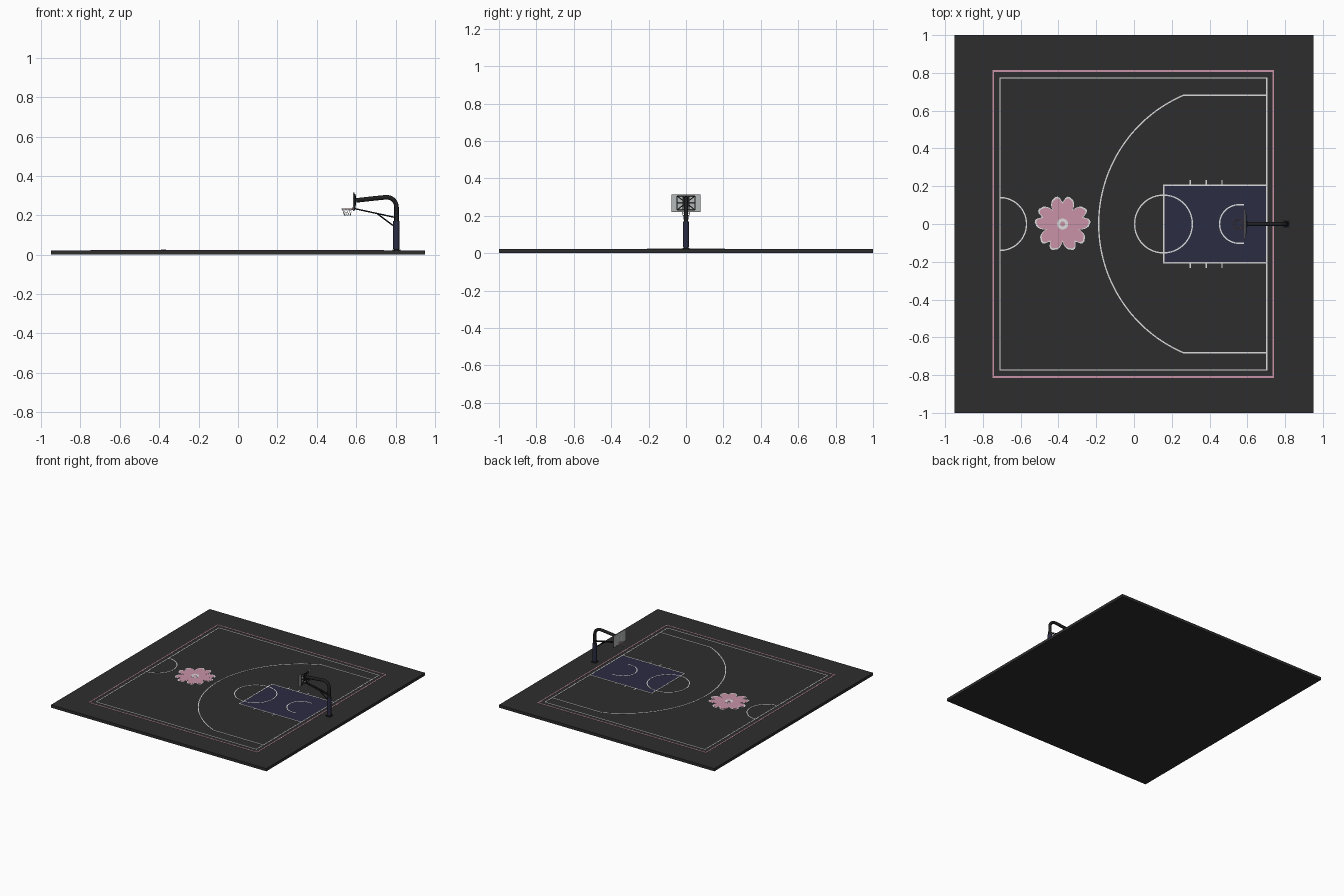
import bpy, bmesh, math
from mathutils import Vector

if "Cube" in bpy.data.objects:
    bpy.data.objects.remove(bpy.data.objects["Cube"])


def mat(name, r, g, b):
    m = bpy.data.materials.new(name)
    m.diffuse_color = (r, g, b, 1)
    m.use_nodes = True
    m.node_tree.nodes["Principled BSDF"].inputs["Base Color"].default_value = m.diffuse_color
    return m


ASPHALT = mat("asphalt", 0.027, 0.027, 0.027)
NAVY = mat("navy", 0.024, 0.025, 0.055)
PINK = mat("pink", 0.58, 0.29, 0.38)
WHITE = mat("white", 0.72, 0.72, 0.72)
BLACK = mat("black_metal", 0.014, 0.014, 0.015)
GLASS = mat("board_grey", 0.47, 0.49, 0.49)
TRIM = mat("frame_grey", 0.2, 0.2, 0.21)
TOP = 0.022


def finish(name, bm, material, smooth=False):
    me = bpy.data.meshes.new(name)
    bmesh.ops.recalc_face_normals(bm, faces=bm.faces)
    bm.to_mesh(me)
    bm.free()
    ob = bpy.data.objects.new(name, me)
    bpy.context.collection.objects.link(ob)
    me.materials.append(material)
    if smooth:
        bpy.context.view_layer.objects.active = ob
        ob.select_set(True)
        bpy.ops.object.shade_smooth_by_angle()
        ob.select_set(False)
    return ob


def box(name, lo, hi, material):
    bm = bmesh.new()
    bmesh.ops.create_cube(bm, size=1)
    for v in bm.verts:
        v.co = [(a + b) / 2 + c * (b - a) for a, b, c in zip(lo, hi, v.co)]
    return finish(name, bm, material)


def extrude_up(bm, faces, h):
    ret = bmesh.ops.extrude_face_region(bm, geom=faces)
    for v in [g for g in ret["geom"] if isinstance(g, bmesh.types.BMVert)]:
        v.co.z += h


def ribbon(name, pts, material=WHITE, w=0.007, closed=False, h=0.0015):
    """Painted line of constant width along a flat path, mitred at corners."""
    p = [Vector(q) for q in pts]
    n, bm, rows = len(p), bmesh.new(), []
    for i in range(n):
        a = p[i] - p[i - 1] if (i or closed) else p[1] - p[0]
        b = p[(i + 1) % n] - p[i] if (i < n - 1 or closed) else a
        a, b = a.normalized(), b.normalized()
        na, nb = Vector((-a.y, a.x)), Vector((-b.y, b.x))
        m = (na + nb).normalized()
        m *= w / 2 / max(m.dot(na), 0.3)
        rows.append([bm.verts.new((*(p[i] + s * m), TOP)) for s in (1, -1)])
    faces = [bm.faces.new((rows[i][0], rows[i][1], rows[(i + 1) % n][1], rows[(i + 1) % n][0]))
             for i in range(n if closed else n - 1)]
    extrude_up(bm, faces, h)
    return finish(name, bm, material)


def plate(name, pts, h, material):
    bm = bmesh.new()
    f = bm.faces.new([bm.verts.new((x, y, TOP)) for x, y in pts])
    extrude_up(bm, [f], h)
    return finish(name, bm, material)


def arc(cx, cy, r, a0, a1, n):
    return [(cx + r * math.cos(math.radians(a0 + (a1 - a0) * i / n)),
             cy + r * math.sin(math.radians(a0 + (a1 - a0) * i / n))) for i in range(n + 1)]


def rect(x0, x1, y):
    return [(x0, -y), (x1, -y), (x1, y), (x0, y)]


def tubes(name, paths, radius, material, sides=8, closed=False):
    """Round bars swept along 3D paths."""
    bm = bmesh.new()
    for path in paths:
        p = [Vector(q) for q in path]
        n, rings = len(p), []
        for i in range(n):
            if closed:
                t = p[(i + 1) % n] - p[i - 1]
            else:
                t = p[min(i + 1, n - 1)] - p[max(i - 1, 0)]
            t.normalize()
            ref = Vector((0, 1, 0)) if abs(t.y) < 0.9 else Vector((1, 0, 0))
            if closed:
                ref = Vector((0, 0, 1))
            u = t.cross(ref).normalized()
            v = t.cross(u)
            rings.append([bm.verts.new(p[i] + radius * (u * math.cos(k * math.tau / sides)
                          + v * math.sin(k * math.tau / sides))) for k in range(sides)])
        for i in range(n if closed else n - 1):
            a, b = rings[i], rings[(i + 1) % n]
            for k in range(sides):
                bm.faces.new((a[k], a[(k + 1) % sides], b[(k + 1) % sides], b[k]))
        if not closed:
            bm.faces.new(rings[0])
            bm.faces.new(rings[-1])
    return finish(name, bm, material, True)


# Ground slab and painted key
box("court_slab", (-0.95, -1, 0), (0.95, 1, TOP), ASPHALT)
plate("key_area", rect(0.157, 0.703, 0.205), 0.0008, NAVY)

# Painted lines
ribbon("outer_border", rect(-0.745, 0.737, 0.81), PINK, 0.008, True)
ribbon("court_boundary", rect(-0.709, 0.703, 0.773), closed=True)
ribbon("key_outline", rect(0.157, 0.703, 0.205), closed=True, h=0.0017)
HX = 0.555
a = math.degrees(math.asin(0.682 / 0.742))
ribbon("three_point_line", [(0.703, 0.682)] + arc(HX, 0, 0.742, 180 - a, 180 + a, 64) + [(0.703, -0.682)])
ribbon("free_throw_circle", arc(0.156, 0, 0.153, 0, 360, 64)[:-1], closed=True, h=0.0019)
ribbon("restricted_arc", [(0.583, 0.102)] + arc(HX, 0, 0.102, 90, 270, 32) + [(0.583, -0.102)])
ribbon("half_court_arc", arc(-0.709, 0, 0.14, 90, -90, 32))
for x in (0.297, 0.382, 0.466):
    for s in (1, -1):
        ribbon("lane_mark", [(x, s * 0.205), (x, s * 0.234)])

# Blossom emblem with five notched petals
PETAL = [(0, 0.116), (3, 0.124), (6, 0.138), (10, 0.147), (15, 0.148), (19, 0.142), (23, 0.139),
         (27, 0.131), (30, 0.121), (33, 0.11), (36, 0.092)]


def blossom(scale, inset):
    half = [(-d, r) for d, r in PETAL[:0:-1]] + PETAL[:-1]
    out = []
    for k in range(5):
        for d, r in half:
            t = math.radians(90 + 72 * k + d)
            q = r * scale - inset
            out.append((-0.378 + q * math.cos(t), q * math.sin(t)))
    return out


plate("blossom_edge", blossom(1, 0), 0.001, WHITE)
plate("blossom_petals", blossom(0.98, 0.006), 0.002, PINK)
plate("blossom_ring", arc(-0.378, 0, 0.029, 0, 360, 32)[:-1], 0.003, WHITE)
plate("blossom_heart", arc(-0.378, 0, 0.013, 0, 360, 24)[:-1], 0.004, PINK)

# Post with curved gooseneck arm
PX = 0.805
bend = [(PX - 0.05 + 0.05 * math.cos(math.radians(t)), 0, 0.242 + 0.05 * math.sin(math.radians(t)))
        for t in range(0, 91, 10)]
tubes("post_and_arm", [[(PX, 0, TOP), (PX, 0, 0.15)] + bend + [(0.72, 0, 0.289), (0.6, 0, 0.276)]],
      0.0115, BLACK, 16)
tubes("post_padding", [[(PX, 0, 0.03), (PX, 0, 0.17)]], 0.0165, NAVY, 20)
box("post_base", (PX - 0.02, -0.02, TOP), (PX + 0.02, 0.02, 0.027), BLACK)
tubes("post_collar", [[(PX, 0, 0.18), (PX, 0, 0.195)]], 0.0135, BLACK, 16)

# Braces below the arm
tubes("braces", [[(0.597, s * 0.008, 0.233), (PX, s * 0.008, 0.188)] for s in (1, -1)]
      + [[(0.705, 0, 0.21), (PX + 0.014, 0, 0.125)]], 0.0035, BLACK)

# Backboard with trim and painted target
box("backboard", (0.584, -0.075, 0.224), (0.589, 0.075, 0.312), GLASS)
for s in (1, -1):
    box("board_side_trim", (0.583, s * 0.0765 - 0.0015, 0.221), (0.591, s * 0.0765 + 0.0015, 0.315), TRIM)
for z in (0.2225, 0.3135):
    box("board_edge_trim", (0.583, -0.078, z - 0.0015), (0.591, 0.078, z + 0.0015), TRIM)
for s in (1, -1):
    box("target_side", (0.5832, s * 0.024 - 0.0015, 0.238), (0.5845, s * 0.024 + 0.0015, 0.272), WHITE)
for z in (0.238, 0.272):
    box("target_bar", (0.5832, -0.0255, z - 0.0015), (0.5845, 0.0255, z + 0.0015), WHITE)

# Rear mounting frame
F = 0.593
frame = []
for s in (1, -1):
    frame += [[(F, s * 0.049, 0.23), (F, s * 0.049, 0.306)], [(F, s * 0.017, 0.23), (F, s * 0.017, 0.306)],
              [(F, 0, 0.27), (F, s * 0.049, 0.23)], [(F, 0, 0.27), (F, s * 0.049, 0.306)]]
frame += [[(F, -0.049, z), (F, 0.049, z)] for z in (0.23, 0.268, 0.306)]
tubes("rear_frame", frame, 0.003, BLACK, 6)
box("arm_mount", (0.59, -0.016, 0.25), (0.6, 0.016, 0.3), BLACK)

# Rim, bracket and net
RZ, R = 0.232, 0.028
tubes("rim", [[(x, y, RZ) for x, y in arc(HX, 0, R, 0, 360, 32)[:-1]]], 0.0018, PINK, 8, True)
box("rim_bracket", (0.579, -0.01, 0.226), (0.584, 0.01, 0.24), PINK)
N = 10
LEVELS = [(0.027, RZ), (0.022, 0.22), (0.018, 0.208), (0.016, 0.196)]
net = []
for k in range(N):
    for s in (1, -1):
        net.append([(HX + r * math.cos((k + s * j / 2) * math.tau / N),
                     r * math.sin((k + s * j / 2) * math.tau / N), z) for j, (r, z) in enumerate(LEVELS)])
tubes("net", net, 0.0009, WHITE, 5)
